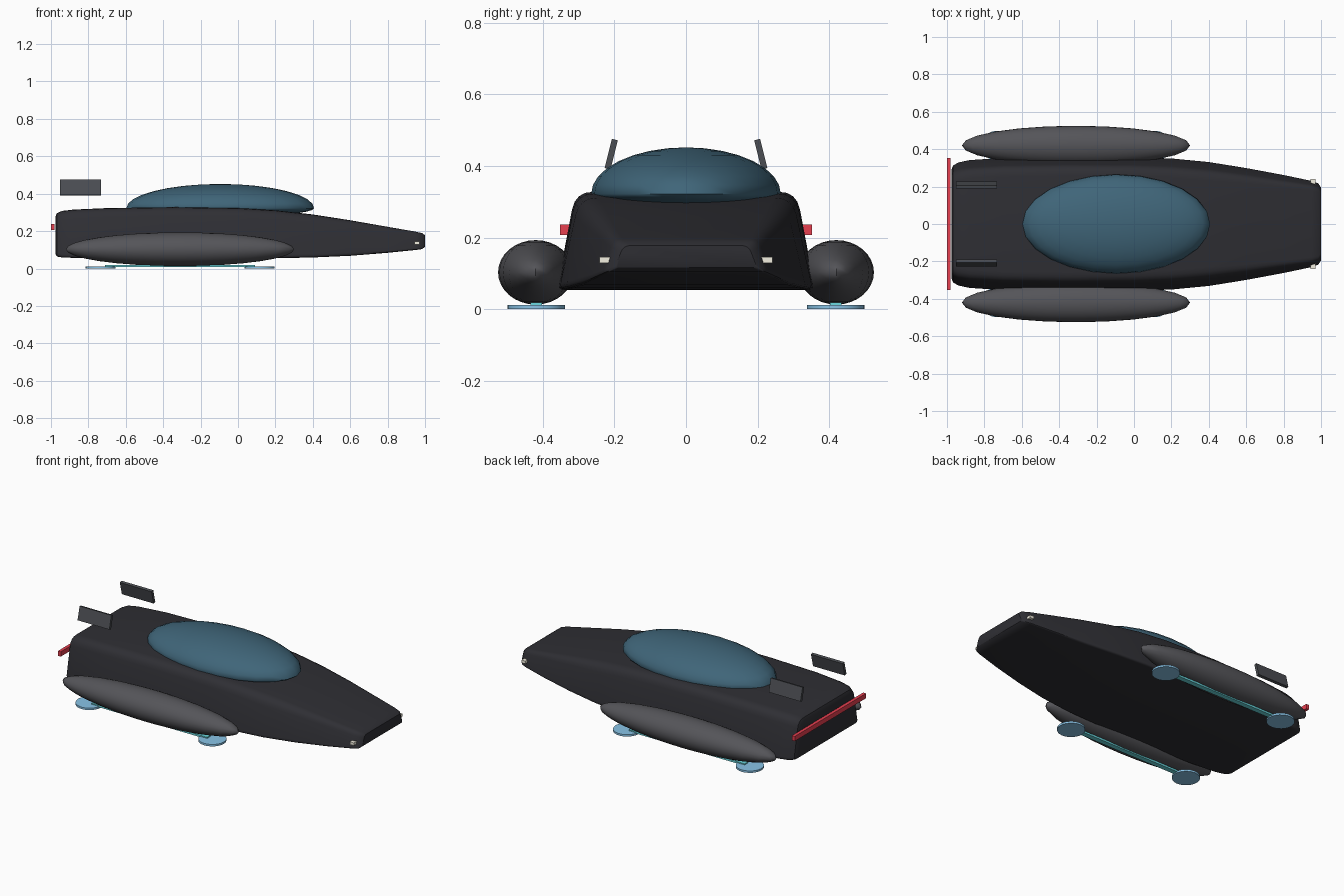
import bpy, bmesh, math
from mathutils import Vector

if "Cube" in bpy.data.objects:
    bpy.data.objects.remove(bpy.data.objects["Cube"])


def material(name, rgb):
    m = bpy.data.materials.new(name)
    m.diffuse_color = (*rgb, 1)
    m.use_nodes = True
    m.node_tree.nodes["Principled BSDF"].inputs["Base Color"].default_value = m.diffuse_color
    return m


HULL = material("dark_hull", (0.028, 0.028, 0.034))
POD = material("dark_grey", (0.09, 0.09, 0.10))
FIN = material("fin_grey", (0.07, 0.075, 0.085))
GLASS = material("tinted_glass", (0.05, 0.13, 0.19))
PAD = material("hover_blue", (0.25, 0.55, 0.80))
GLOW = material("glow_cyan", (0.15, 0.70, 0.75))
RED = material("tail_red", (0.80, 0.05, 0.08))
LAMP = material("lamp_white", (0.90, 0.87, 0.75))


def finish(name, bm, mat, angle=None):
    bmesh.ops.recalc_face_normals(bm, faces=bm.faces)
    me = bpy.data.meshes.new(name)
    bm.to_mesh(me)
    bm.free()
    me.materials.append(mat)
    ob = bpy.data.objects.new(name, me)
    bpy.context.collection.objects.link(ob)
    if angle:
        bpy.ops.object.select_all(action='DESELECT')
        ob.select_set(True)
        bpy.context.view_layer.objects.active = ob
        bpy.ops.object.shade_smooth_by_angle(angle=math.radians(angle))
    return ob


def box(name, loc, size, mat, tilt=0):
    bm = bmesh.new()
    bmesh.ops.create_cube(bm, size=1)
    bmesh.ops.scale(bm, vec=size, verts=bm.verts)
    ob = finish(name, bm, mat)
    ob.location, ob.rotation_euler.x = loc, tilt
    return ob


def ellipsoid(name, loc, radii, mat, under=1.0):
    # "under" squashes the lower half
    bm = bmesh.new()
    bmesh.ops.create_uvsphere(bm, u_segments=24, v_segments=16, radius=1)
    for v in bm.verts:
        if v.co.z < -1e-4:
            v.co.z *= under
    bmesh.ops.scale(bm, vec=radii, verts=bm.verts)
    ob = finish(name, bm, mat, 60)
    ob.location = loc
    return ob


def section(x, zb, zt, wb, wt, rb, rt, n=4):
    # trapezoid with rounded corners
    pts = [Vector((x, s * w, z)) for s, w, z in
           ((-1, wb, zb), (1, wb, zb), (1, wt, zt), (-1, wt, zt))]
    out = []
    for i, p in enumerate(pts):
        r = rb if i < 2 else rt
        a = p + (pts[i - 1] - p).normalized() * r
        b = p + (pts[(i + 1) % 4] - p).normalized() * r
        for k in range(n + 1):
            t = k / n
            out.append(a * (1 - t) ** 2 + p * 2 * t * (1 - t) + b * t * t)
    return out


# Hull: lofted stations of x, bottom, top, bottom half width, top half width, radii
stations = [
    (-0.975, 0.075, 0.280, 0.295, 0.255, 0.015, 0.04),
    (-0.968, 0.064, 0.296, 0.315, 0.270, 0.02, 0.05),
    (-0.94, 0.059, 0.308, 0.332, 0.283, 0.02, 0.05),
    (-0.88, 0.057, 0.315, 0.345, 0.293, 0.02, 0.05),
    (-0.70, 0.055, 0.323, 0.357, 0.304, 0.02, 0.05),
    (-0.35, 0.054, 0.328, 0.361, 0.309, 0.02, 0.05),
    (0.00, 0.054, 0.323, 0.360, 0.306, 0.02, 0.05),
    (0.20, 0.055, 0.311, 0.354, 0.298, 0.02, 0.05),
    (0.40, 0.059, 0.289, 0.335, 0.281, 0.02, 0.05),
    (0.60, 0.068, 0.258, 0.303, 0.255, 0.02, 0.04),
    (0.80, 0.084, 0.223, 0.265, 0.225, 0.015, 0.03),
    (0.95, 0.099, 0.197, 0.233, 0.203, 0.012, 0.025),
    (0.985, 0.104, 0.189, 0.220, 0.192, 0.01, 0.02),
    (1.00, 0.116, 0.178, 0.198, 0.175, 0.01, 0.02)]
bm = bmesh.new()
rings = [[bm.verts.new(p) for p in section(*s)] for s in stations]
for r0, r1 in zip(rings, rings[1:]):
    for i in range(len(r0)):
        j = (i + 1) % len(r0)
        bm.faces.new((r0[i], r0[j], r1[j], r1[i]))
bm.faces.new(rings[0])
bm.faces.new(rings[-1])
finish("hull", bm, HULL, 35)

# Canopy and tail light bar
ellipsoid("canopy", (-0.095, 0, 0.322), (0.502, 0.265, 0.13), GLASS, 0.35)
box("tail_light_bar", (-0.99, 0, 0.222), (0.02, 0.705, 0.03), RED)

for s, side in ((-1, "right"), (1, "left")):
    # Side pods with hover pads and glow strip
    ellipsoid(f"{side}_pod", (-0.31, s * 0.42, 0.103), (0.61, 0.105, 0.09), POD)
    for x, end in ((-0.735, "rear"), (0.115, "front")):
        bm = bmesh.new()
        bmesh.ops.create_cone(bm, cap_ends=True, segments=24, radius1=0.08,
                              radius2=0.08, depth=0.012)
        finish(f"{side}_{end}_hover_pad", bm, PAD, 30).location = (x, s * 0.418, 0.006)
    box(f"{side}_glow_strip", (-0.31, s * 0.418, 0.013), (0.80, 0.032, 0.012), GLOW)
    # Rear fins and headlights
    box(f"{side}_fin", (-0.842, s * 0.209, 0.433), (0.22, 0.017, 0.084), FIN,
        s * math.radians(14))
    box(f"{side}_headlight", (0.957, s * 0.218, 0.137), (0.028, 0.046, 0.017), LAMP)
